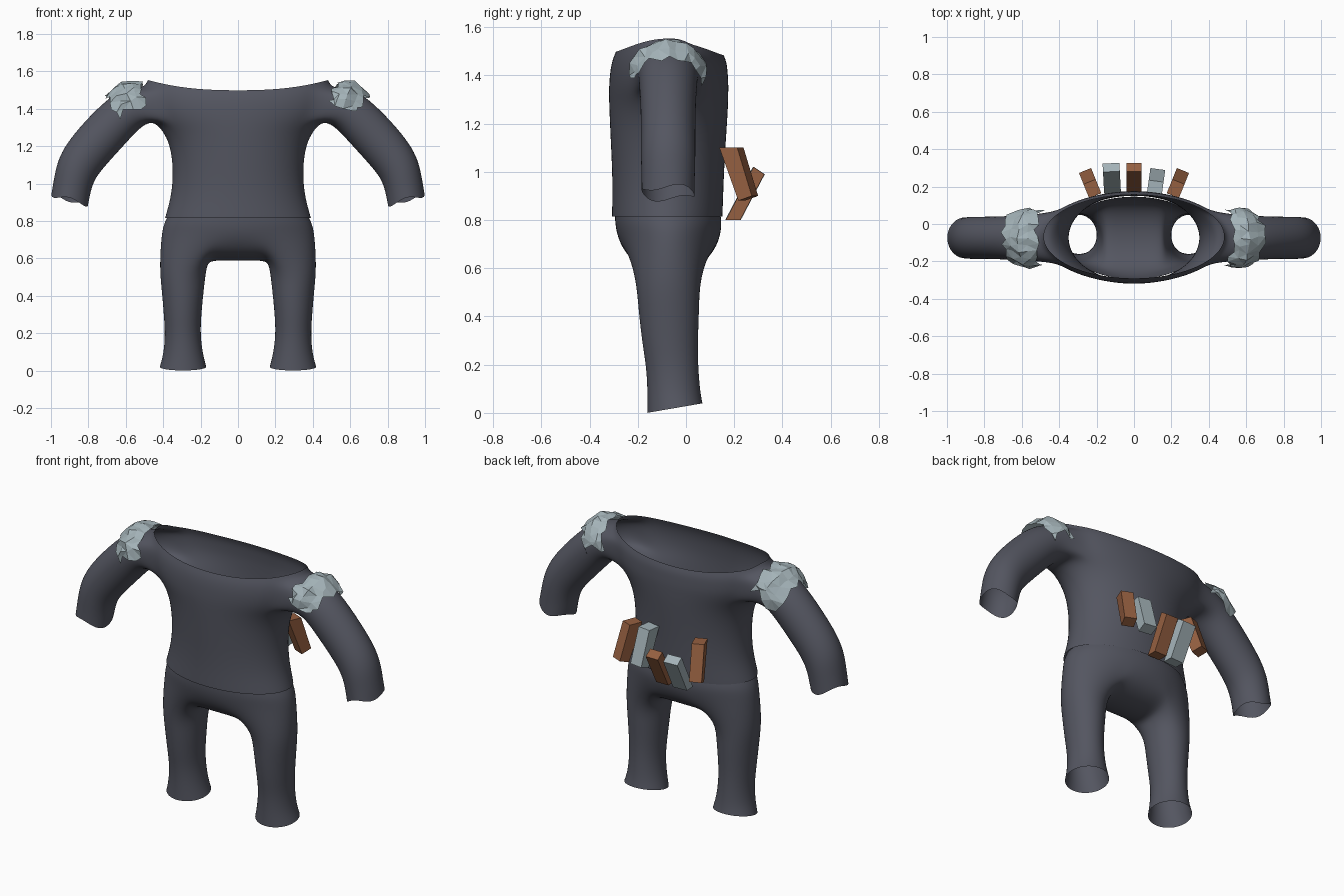
import bpy, bmesh, math, random
from mathutils import Vector, Matrix

if "Cube" in bpy.data.objects:
    bpy.data.objects.remove(bpy.data.objects["Cube"])

random.seed(4)
N = 32          # columns round the body


def material(name, rgb):
    m = bpy.data.materials.new(name)
    m.diffuse_color = (*rgb, 1)
    m.use_nodes = True
    m.node_tree.nodes["Principled BSDF"].inputs["Base Color"].default_value = m.diffuse_color
    return m


CLOTH = material("dark_cloth", (0.088, 0.092, 0.118))
STEEL = material("pale_steel", (0.37, 0.45, 0.48))
WOOD = material("brown_wood", (0.30, 0.115, 0.052))


def finish(name, bm, mat, smooth):
    bmesh.ops.recalc_face_normals(bm, faces=bm.faces)
    me = bpy.data.meshes.new(name)
    bm.to_mesh(me)
    bm.free()
    ob = bpy.data.objects.new(name, me)
    bpy.context.collection.objects.link(ob)
    me.materials.append(mat)
    for p in me.polygons:
        p.use_smooth = smooth
    if smooth:
        ob.modifiers.new("Subdivision", 'SUBSURF').levels = 2
        ob.modifiers["Subdivision"].render_levels = 2
    return ob


def bridge(bm, a, b, skip=()):
    n = len(a)
    for i in range(n):
        if i not in skip:
            bm.faces.new((a[i], a[(i + 1) % n], b[(i + 1) % n], b[i]))


def body_ring(bm, rx, front, back, zfun):
    ring = []
    for i in range(N):
        a = math.tau * i / N
        x = rx * math.cos(a)
        y = (front + back) / 2 + (back - front) / 2 * math.sin(a)
        ring.append(bm.verts.new((x, y, zfun(x, y))))
    return ring


# Arm cross-sections: upper edge (x, z), lower edge (x, z), half depth
ARM = [((0.50, 1.53), (0.45, 1.33), 0.135),
       ((0.60, 1.512), (0.51, 1.31), 0.125),
       ((0.70, 1.455), (0.585, 1.23), 0.12),
       ((0.82, 1.335), (0.68, 1.125), 0.115),
       ((0.92, 1.215), (0.755, 1.04), 0.115),
       ((0.967, 1.12), (0.78, 0.98), 0.115),
       ((0.985, 1.03), (0.79, 0.935), 0.112),
       ((1.0, 0.94), (0.80, 0.885), 0.112)]


def arm_point(s, a, sgn, off=0.0):
    """Point on the arm: s along it, a round it from the upper edge."""
    i = min(int(s), len(ARM) - 2)
    t = s - i
    up = Vector(ARM[i][0]).lerp(Vector(ARM[i + 1][0]), t)
    lo = Vector(ARM[i][1]).lerp(Vector(ARM[i + 1][1]), t)
    ry = ARM[i][2] * (1 - t) + ARM[i + 1][2] * t
    half = (up - lo) / 2
    p = (up + lo) / 2 + half * (1 + off / half.length) * math.cos(a)
    return Vector((sgn * p.x, -0.074 + (ry + off) * math.sin(a), p.y))


# Shirt: open neck and hem, sleeves growing out of the sides
def neck_z(x, y):
    return 1.498 + 0.055 * min(1, abs(x) / 0.48) ** 2.5 - (0.015 if y > 0 else 0)


bm = bmesh.new()
rings = []
for z, rx, f, b in [(0.815, 0.392, -0.308, 0.152), (0.83, 0.388, -0.308, 0.153),
                    (0.92, 0.362, -0.306, 0.156), (1.02, 0.35, -0.308, 0.16),
                    (1.12, 0.352, -0.313, 0.166), (1.21, 0.368, -0.317, 0.172),
                    (1.28, 0.402, -0.32, 0.176)]:
    rings.append(body_ring(bm, rx, f, b, lambda x, y: z))
base = len(rings)
for t, rx, f, b in [(0, 0.455, -0.321, 0.177), (0.27, 0.49, -0.319, 0.177),
                    (0.54, 0.505, -0.315, 0.174), (0.8, 0.505, -0.306, 0.17),
                    (1, 0.485, -0.292, 0.158)]:
    rings.append(body_ring(bm, rx, f, b,
                           lambda x, y: 1.335 + t * (neck_z(x, y) - 1.335)))
holes = {c % N for c in range(-3, 3)} | {c % N for c in range(13, 19)}
for r in range(len(rings) - 1):
    bridge(bm, rings[r], rings[r + 1], holes if base <= r < base + 3 else ())
for sgn in (1, -1):
    path = ([(3, k) for k in range(0, 4)] + [(2, 3), (1, 3)] +
            [(0, k) for k in range(3, -4, -1)] + [(1, -3), (2, -3)] +
            [(3, k) for k in range(-3, 0)])
    prev = [rings[base + r][(k if sgn > 0 else 16 - k) % N] for r, k in path]
    n = len(prev)
    for s in range(1, len(ARM)):
        ring = []
        for j in range(n):
            p = arm_point(s, math.tau * j / n, sgn)
            if s == len(ARM) - 1:                      # ragged cuff
                p.z += 0.014 * math.sin(3 * math.tau * j / n)
            ring.append(bm.verts.new(p))
        bridge(bm, prev, ring)
        prev = ring
finish("shirt", bm, CLOTH, True)

# Trousers: hips, rounded seat underneath, two hollow legs
LEG = [(0.55, 0.168, 0.422, -0.208, 0.058), (0.42, 0.183, 0.408, -0.198, 0.056),
       (0.29, 0.196, 0.397, -0.183, 0.05), (0.19, 0.20, 0.391, -0.166, 0.052),
       (0.09, 0.187, 0.399, -0.161, 0.06), (0.0, 0.168, 0.42, -0.162, 0.07)]
bm = bmesh.new()
hips = [body_ring(bm, rx, f, b, lambda x, y: z) for z, rx, f, b in
        [(0.825, 0.378, -0.296, 0.144), (0.78, 0.40, -0.295, 0.15),
         (0.72, 0.412, -0.282, 0.14)]]
bridge(bm, hips[0], hips[1])
bridge(bm, hips[1], hips[2])
low = hips[2]
M = 8
seat = [[low[24 + c] for c in range(-2, 3)]]
for s in range(1, M):
    a = math.pi * s / M
    seat.append([bm.verts.new((c * 0.077, -0.07 - 0.195 * math.cos(a),
                               0.71 - 0.125 * math.sin(a))) for c in range(-2, 3)])
seat.append([low[8 - c] for c in range(-2, 3)])
for r in range(M):
    for c in range(4):
        bm.faces.new((seat[r][c], seat[r][c + 1], seat[r + 1][c + 1], seat[r + 1][c]))
for sgn in (1, -1):
    prev = [low[(k if sgn > 0 else 16 - k) % N] for k in range(-6, 7)]
    prev += [seat[r][2 + 2 * sgn] for r in range(M - 1, 0, -1)]
    n = len(prev)
    for z, xi, xo, f, b in LEG:
        ring = []
        for j in range(n):
            a = math.radians(-108 + 360 * j / n)
            y = (f + b) / 2 + (b - f) / 2 * math.sin(a)
            lift = 0.02 * (1 + math.sin(a)) if z == 0 else 0
            ring.append(bm.verts.new((sgn * ((xi + xo) / 2 + (xo - xi) / 2 * math.cos(a)),
                                      y, z + lift)))
        bridge(bm, prev, ring)
        prev = ring
finish("trousers", bm, CLOTH, True)

# Jagged faceted shoulder plates draped over the sleeves
for sgn, side in ((1, "left"), (-1, "right")):
    bm = bmesh.new()
    cols, grid = 13, []
    for s, off in [(0.2, 0.012), (0.6, 0.026), (1.05, 0.036), (1.5, 0.026), (1.9, 0.014)]:
        row = []
        for j in range(cols):
            a = math.radians(-88 + 176 * j / (cols - 1) + random.uniform(-4, 4))
            if j in (0, cols - 1):
                a *= random.uniform(0.88, 1.15)
            edge = 0.2 if s in (0.2, 1.9) else 0.05
            o = off + random.uniform(-0.004, 0.01)
            row.append(bm.verts.new(arm_point(max(0, s + random.uniform(-edge, edge)),
                                              a, sgn, o)))
        grid.append(row)
    for r in range(len(grid) - 1):
        for c in range(cols - 1):
            bm.faces.new((grid[r][c], grid[r][c + 1], grid[r + 1][c + 1], grid[r + 1][c]))
    bmesh.ops.triangulate(bm, faces=bm.faces)
    finish(side + "_shoulder_plate", bm, STEEL, False)

# Row of small blocks across the back: outline (outward, z) given a width
TOP_IN = [(0.15, 1.10), (0.23, 1.10), (0.295, 0.90), (0.235, 0.88)]
LOW_IN = [(0.165, 0.80), (0.225, 0.80), (0.325, 0.99), (0.28, 1.02)]
for i, (x, turn, prof, width, mat) in enumerate([
        (0.215, -22, TOP_IN, 0.07, WOOD), (0.11, -8, TOP_IN, 0.08, STEEL),
        (0.0, 0, LOW_IN, 0.08, WOOD), (-0.115, 3, LOW_IN, 0.09, STEEL),
        (-0.215, 22, TOP_IN, 0.07, WOOD)]):
    bm = bmesh.new()
    rot = Matrix.Rotation(math.radians(turn), 3, 'Z')
    ends = [[bm.verts.new(rot @ Vector((w, y - 0.17, z)) + Vector((x, 0.17, 0)))
             for y, z in prof] for w in (-width / 2, width / 2)]
    bridge(bm, ends[0], ends[1])
    bm.faces.new(ends[0])
    bm.faces.new(ends[1])
    finish("back_block_%d" % (i + 1), bm, mat, False)
